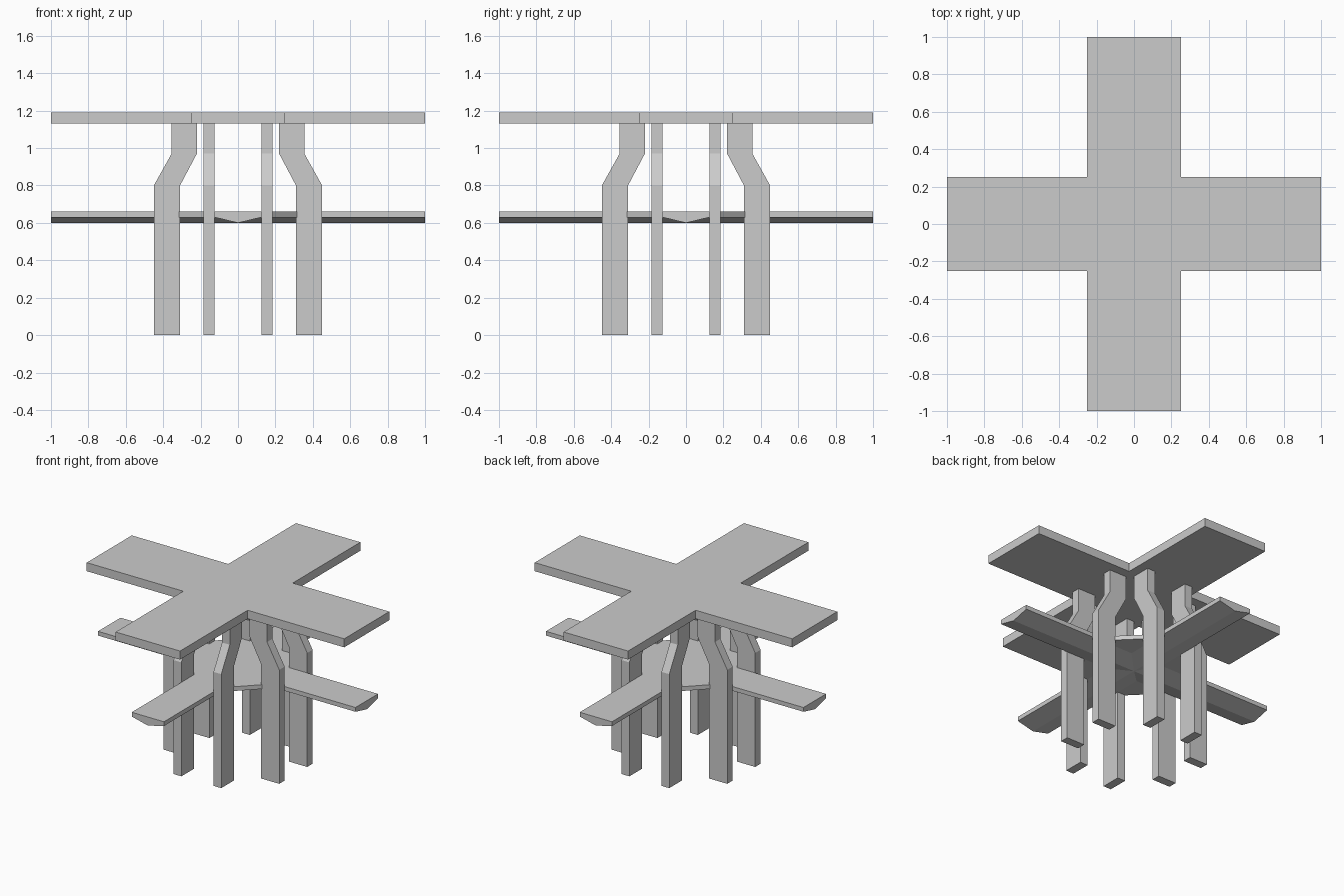
import bpy, bmesh
from math import pi
from mathutils import Matrix, Vector

if "Cube" in bpy.data.objects:
    bpy.data.objects.remove(bpy.data.objects["Cube"])


def make_object(name, bm):
    bmesh.ops.remove_doubles(bm, verts=bm.verts, dist=1e-4)
    bmesh.ops.recalc_face_normals(bm, faces=bm.faces)
    mesh = bpy.data.meshes.new(name)
    bm.to_mesh(mesh)
    bm.free()
    obj = bpy.data.objects.new(name, mesh)
    bpy.context.collection.objects.link(obj)
    return obj


def prism(bm, outline, offset):
    # Extrude a closed outline along an offset vector
    face = bm.faces.new([bm.verts.new(p) for p in outline])
    ext = bmesh.ops.extrude_face_region(bm, geom=[face])
    verts = [v for v in ext["geom"] if isinstance(v, bmesh.types.BMVert)]
    bmesh.ops.translate(bm, verts=verts, vec=offset)


def spin(points, k):
    rot = Matrix.Rotation(k * pi / 2, 3, 'Z')
    return [rot @ Vector(p) for p in points]


# Cross-shaped table top
W, L = 0.25, 1.0
bm = bmesh.new()
outline = []
for k in range(4):
    outline += spin([(W, -W, 1.13), (L, -W, 1.13), (L, W, 1.13)], k)
prism(bm, outline, (0, 0, 0.06))
make_object("table_top", bm)

# Lower cross shelf: V-bottomed arms with chamfered inner corners
A, C = 0.125, 0.375
TOP, EDGE, KEEL = 0.66, 0.63, 0.60
bm = bmesh.new()
quarter = [
    [(A, -A, EDGE), (A, -C, EDGE), (C, -A, EDGE)],                                # corner underside
    [(0, 0, KEEL), (0, -L, KEEL), (A, -L, EDGE), (A, -C, EDGE), (A, -A, EDGE)],   # keel slopes
    [(0, 0, KEEL), (L, 0, KEEL), (L, -A, EDGE), (C, -A, EDGE), (A, -A, EDGE)],
    [(A, -L, EDGE), (A, -L, TOP), (A, -C, TOP), (A, -C, EDGE)],                   # arm sides
    [(L, -A, EDGE), (L, -A, TOP), (C, -A, TOP), (C, -A, EDGE)],
    [(A, -C, EDGE), (A, -C, TOP), (C, -A, TOP), (C, -A, EDGE)],                   # chamfer
    [(L, -A, EDGE), (L, 0, KEEL), (L, A, EDGE), (L, A, TOP), (L, -A, TOP)],       # arm end
    [(C, -A, TOP), (L, -A, TOP), (L, A, TOP), (C, A, TOP)],                       # arm top
]
for k in range(4):
    for poly in quarter:
        bm.faces.new([bm.verts.new(p) for p in spin(poly, k)])
centre = []
for k in range(4):
    centre += spin([(C, -A, TOP), (C, A, TOP)], k)
bm.faces.new([bm.verts.new(p) for p in centre])
make_object("lower_shelf", bm)

# Eight cranked legs, one on each side of every shelf arm
profile = [(0.31, 0), (0.45, 0), (0.45, 0.80), (0.355, 0.97),
           (0.355, 1.13), (0.22, 1.13), (0.22, 0.97), (0.31, 0.80)]
for k in range(4):
    for n, y in enumerate((-0.185, 0.125)):
        bm = bmesh.new()
        prism(bm, [(x, y, z) for x, z in profile], (0, 0.06, 0))
        bmesh.ops.rotate(bm, verts=bm.verts, cent=(0, 0, 0),
                         matrix=Matrix.Rotation(k * pi / 2, 3, 'Z'))
        make_object(f"leg_{2 * k + n + 1}", bm)
